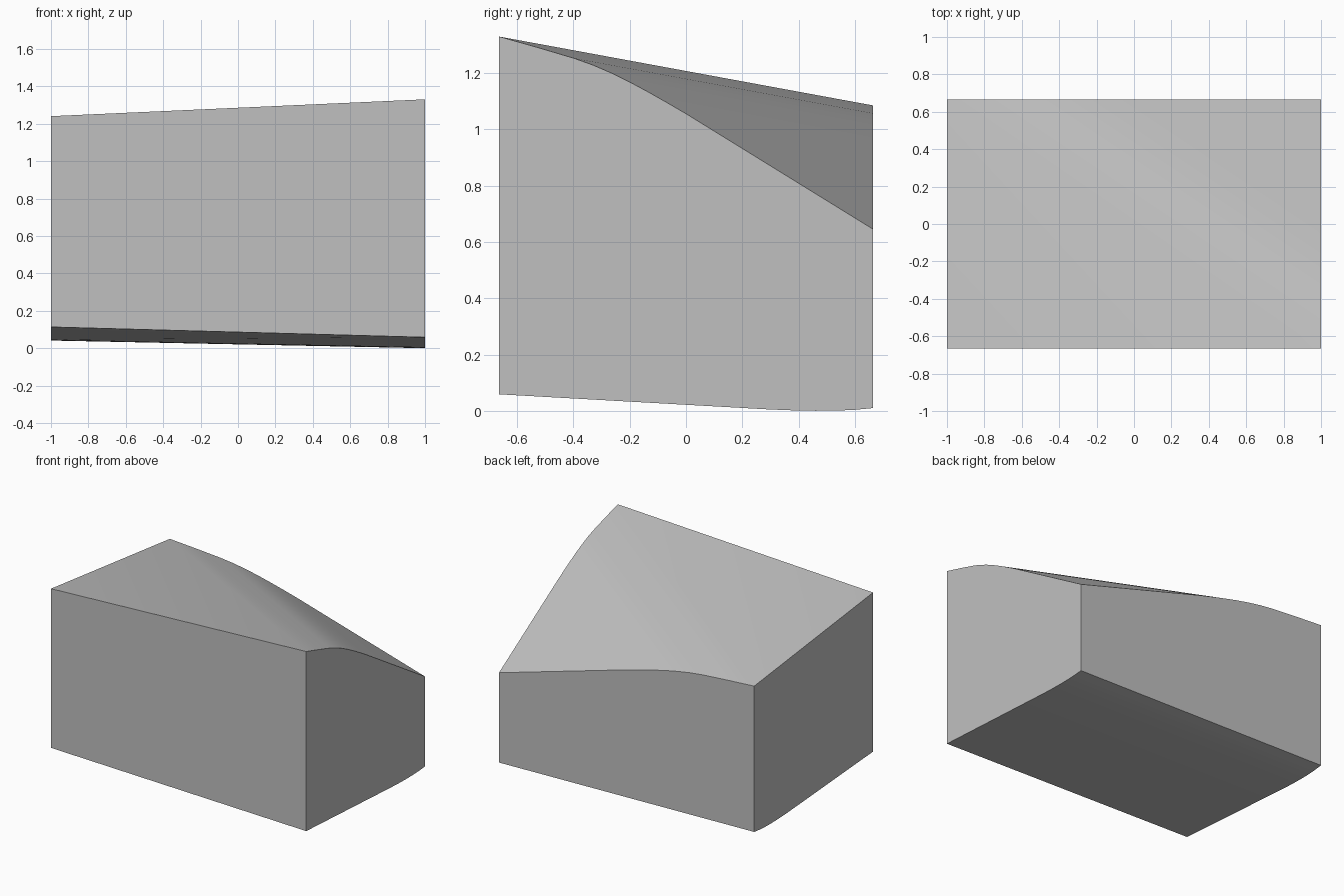
import bpy
import bmesh

cube = bpy.data.objects.get("Cube")
if cube:
    bpy.data.objects.remove(cube, do_unlink=True)

D = 0.665  # half depth

# Plain grey surface
grey = bpy.data.materials.new("light grey")
grey.use_nodes = True
colour = (0.53, 0.53, 0.53, 1)
grey.diffuse_color = colour
grey.node_tree.nodes["Principled BSDF"].inputs["Base Color"].default_value = colour

# Drop of the top below its flat front half, measured away from the diagonal ridge
top_drop = [(0.1, 0.022), (0.2, 0.046), (0.25, 0.062), (0.3, 0.083),
            (0.35, 0.108), (0.4, 0.136), (0.45, 0.166), (0.5, 0.197)]
# Underside profile from front to back
underside = [(-D, 0), (0.3, -0.054), (0.38, -0.057), (0.46, -0.0585),
             (0.54, -0.058), (0.6, -0.055), (D, -0.049)]


def top_plane(x, y):
    return 1.285 + 0.045 * x - 0.1165 * (y + D)


def bottom_height(x, offset):
    return 0.0855 - 0.0275 * x + offset * (1.12 - 0.12 * x)


bm = bmesh.new()


def vert(x, y, z):
    return bm.verts.new((x, y, z))


# Flat front triangle of the top
front_left = vert(1, -D, top_plane(1, -D))
front_right = vert(-1, -D, top_plane(-1, -D))
back_right = vert(-1, D, top_plane(-1, D))
bm.faces.new((front_right, front_left, back_right))

# Strips that bend down, parallel to the ridge
side_edge, back_edge = [front_left], [back_right]
for u, drop in top_drop:
    y, x = D * (2 * u - 1), 2 * u - 1
    side_edge.append(vert(1, y, top_plane(1, y) - drop))
    back_edge.append(vert(x, D, top_plane(x, D) - drop))
    bm.faces.new((side_edge[-2], side_edge[-1], back_edge[-1], back_edge[-2]))
corner = vert(1, D, top_plane(1, D) - 0.53)
bm.faces.new((side_edge[-1], corner, back_edge[-1]))

# Underside
low_left = [vert(1, y, bottom_height(1, o)) for y, o in underside]
low_right = [vert(-1, y, bottom_height(-1, o)) for y, o in underside]
for i in range(len(underside) - 1):
    bm.faces.new((low_left[i], low_right[i], low_right[i + 1], low_left[i + 1]))

# Walls
bm.faces.new((front_right, low_right[0], low_left[0], front_left))
bm.faces.new([corner, low_left[-1], low_right[-1]] + back_edge)
bm.faces.new(side_edge + [corner] + low_left[::-1])
bm.faces.new([front_right, back_right] + low_right[::-1])
bmesh.ops.recalc_face_normals(bm, faces=bm.faces)

# Rest the block on the ground
lowest = min(v.co.z for v in bm.verts)
bmesh.ops.translate(bm, verts=bm.verts, vec=(0, 0, -lowest))

mesh = bpy.data.meshes.new("sloped_block")
bm.to_mesh(mesh)
bm.free()
mesh.materials.append(grey)
block = bpy.data.objects.new("sloped_block", mesh)
bpy.context.collection.objects.link(block)
bpy.ops.object.select_all(action="DESELECT")
block.select_set(True)
bpy.context.view_layer.objects.active = block
bpy.ops.object.shade_smooth_by_angle()
